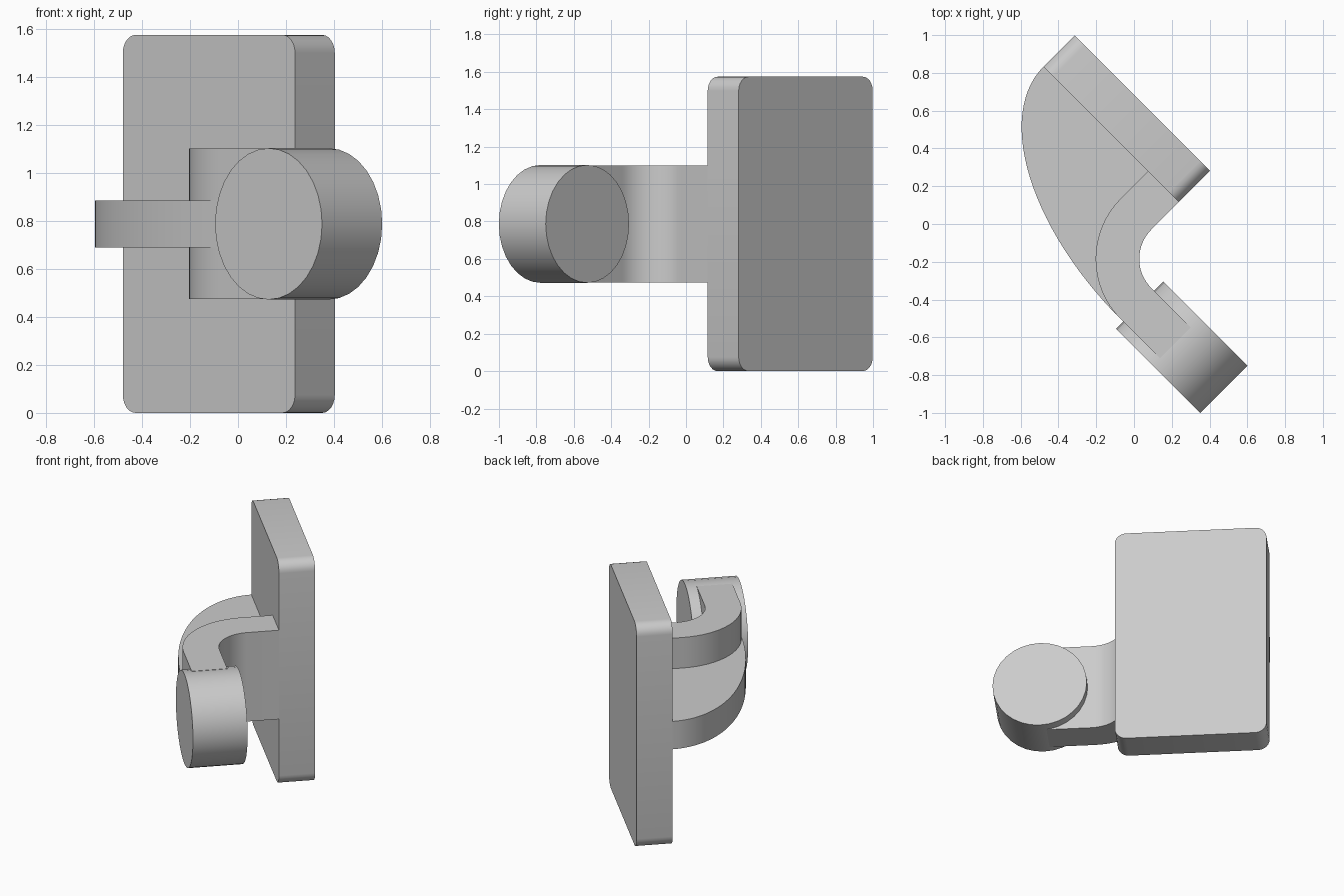
import bpy, bmesh
from math import cos, sin, pi, radians
from mathutils import Matrix, Vector

cube = bpy.data.objects.get("Cube")
if cube:
    bpy.data.objects.remove(cube, do_unlink=True)

grey = bpy.data.materials.new("light grey")
grey.use_nodes = True
COLOUR = (0.6, 0.6, 0.6, 1)
grey.diffuse_color = COLOUR
grey.node_tree.nodes["Principled BSDF"].inputs["Base Color"].default_value = COLOUR

MID_Z = 0.787
TURN = Matrix.Rotation(radians(-45), 4, 'Z')   # the whole bracket sits diagonally


def arc(cx, cy, rx, ry, start, end, steps):
    """Points on an elliptical arc, angles in degrees."""
    angles = [radians(start + (end - start) * i / steps) for i in range(steps + 1)]
    return [(cx + rx * cos(a), cy + ry * sin(a)) for a in angles]


def extrude(name, outline, low, high, upright=False):
    """Prism from an outline: plan outline raised in z, or x-z outline pushed along y."""
    bm = bmesh.new()
    place = (lambda p: (p[0], low, p[1])) if upright else (lambda p: (p[0], p[1], low))
    face = bm.faces.new([bm.verts.new(place(p)) for p in outline])
    result = bmesh.ops.extrude_face_region(bm, geom=[face])
    moved = [v for v in result["geom"] if isinstance(v, bmesh.types.BMVert)]
    depth = high - low
    bmesh.ops.translate(bm, verts=moved, vec=Vector((0, depth, 0) if upright else (0, 0, depth)))
    bmesh.ops.recalc_face_normals(bm, faces=bm.faces)
    bm.transform(TURN)
    mesh = bpy.data.meshes.new(name)
    bm.to_mesh(mesh)
    bm.free()
    mesh.materials.append(grey)
    obj = bpy.data.objects.new(name, mesh)
    bpy.context.collection.objects.link(obj)
    bpy.ops.object.select_all(action='DESELECT')
    obj.select_set(True)
    bpy.context.view_layer.objects.active = obj
    bpy.ops.object.shade_smooth_by_angle(angle=radians(30))
    return obj


# Upright mounting plate with rounded corners
LEFT, RIGHT, FRONT, BACK, TOP, R = -0.928, 0.086, 0.25, 0.484, 2 * MID_Z, 0.075
corners = [(RIGHT - R, TOP - R, 0), (LEFT + R, TOP - R, 90),
           (LEFT + R, R, 180), (RIGHT - R, R, 270)]
plate = [p for x, z, a in corners for p in arc(x, z, R, R, a, a + 90, 6)]
extrude("mounting_plate", plate, FRONT, BACK, upright=True)

# Arm that leaves the plate and bends through a right angle
BX, BY, INNER, OUTER = 0.305, 0.044, 0.219, 0.45
ARM_END = 0.6
arm = [(BX - OUTER, FRONT)] + arc(BX, BY, OUTER, OUTER, 180, 270, 16)
arm += [(ARM_END, BY - OUTER), (ARM_END, BY - INNER)]
arm += arc(BX, BY, INNER, INNER, 270, 180, 16) + [(BX - INNER, FRONT)]
extrude("bent_arm", arm, MID_Z - 0.313, MID_Z + 0.313)

# Round boss at the end of the arm
boss = arc(0.64, MID_Z, 0.315, 0.315, 0, 360, 32)[:-1]
extrude("round_boss", boss, -0.46, -0.106, upright=True)

# Curved stiffening rib between the plate and the arm, its inner edge hidden in the arm
MIDDLE = (INNER + OUTER) / 2
rib = arc(BX, FRONT, BX - LEFT, FRONT - BY + OUTER, 180, 270, 28)
rib += arc(BX, BY, MIDDLE, MIDDLE, 270, 180, 12) + [(BX - MIDDLE, FRONT)]
extrude("stiffening_rib", rib, MID_Z - 0.098, MID_Z + 0.098)
